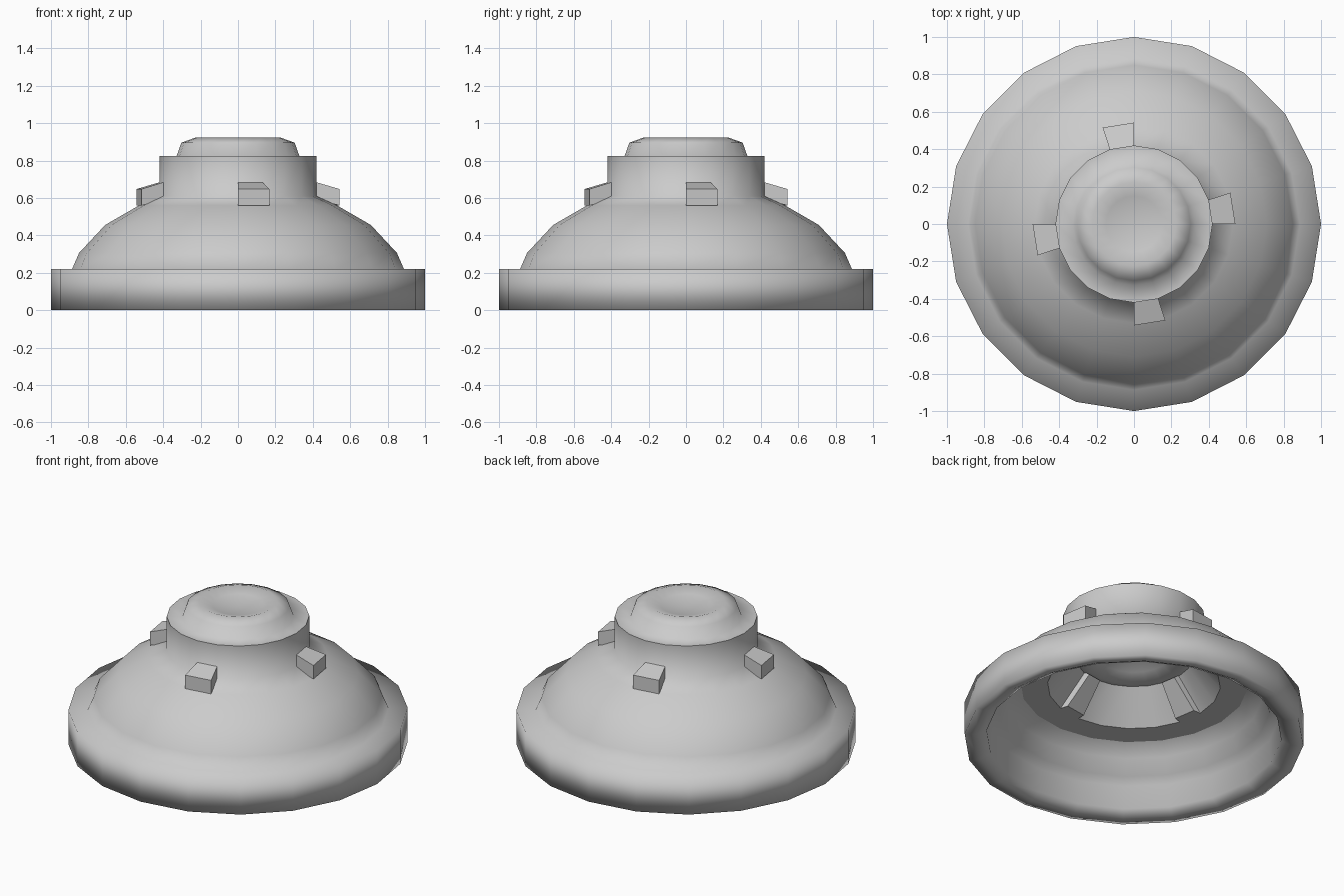
import bpy
import math

if "Cube" in bpy.data.objects:
    bpy.data.objects.remove(bpy.data.objects["Cube"])

SIDES = 20
STEP = 2 * math.pi / SIDES


def ring_point(r, z, i):
    a = i * STEP
    return (r * math.cos(a), r * math.sin(a), z)


def make_object(name, verts, faces, smooth):
    mesh = bpy.data.meshes.new(name)
    mesh.from_pydata(verts, [], faces)
    mesh.validate()
    for p in mesh.polygons:
        p.use_smooth = smooth
    obj = bpy.data.objects.new(name, mesh)
    bpy.context.collection.objects.link(obj)
    return obj


def lathe(name, profile, sharp=()):
    """Turn a (radius, z) profile whose two ends lie on the axis."""
    first, *rings, last = profile
    verts = [ring_point(r, z, i) for r, z in rings for i in range(SIDES)]
    faces = []
    for k in range(len(rings) - 1):
        for i in range(SIDES):
            j = (i + 1) % SIDES
            a, b = k * SIDES, (k + 1) * SIDES
            faces.append((a + i, a + j, b + j, b + i))
    start, end = len(verts), len(verts) + 1
    verts += [(0, 0, first[1]), (0, 0, last[1])]
    top = (len(rings) - 1) * SIDES
    for i in range(SIDES):
        j = (i + 1) % SIDES
        faces.append((start, j, i))
        faces.append((top + i, top + j, end))
    obj = make_object(name, verts, faces, True)
    # Keep chosen rings crisp
    keep = {rings.index(p) for p in sharp}
    for e in obj.data.edges:
        a, b = (v // SIDES for v in e.vertices)
        if a == b and a in keep:
            e.use_edge_sharp = True
    return obj


def facet_prism(name, profile, facet):
    """Sweep a closed (radius, z) outline across one facet of the body."""
    n = len(profile)
    verts = [ring_point(r, z, facet + s) for s in (0, 1) for r, z in profile]
    faces = [tuple(range(n)), tuple(reversed(range(n, 2 * n)))]
    faces += [(i, i + n, (i + 1) % n + n, (i + 1) % n) for i in range(n)]
    return make_object(name, verts, faces, False)


# Bell shaped hollow body: underside first, then outside up to the dished knob
lathe("bell_body", [
    (0, 0.64), (0.14, 0.63), (0.22, 0.585),                   # underside recess
    (0.30, 0.55), (0.345, 0.56),                              # rounded neck bottom
    (0.51, 0.37), (0.67, 0.37),                               # inner cone, flat ledge
    (0.76, 0.31), (0.80, 0.21), (0.86, 0.18),                 # inner dome and step
    (0.87, 0.03), (0.93, 0.0),                                # inner wall
    (1.0, 0.0), (1.0, 0.22), (0.887, 0.22),                   # base band
    (0.85, 0.306), (0.71, 0.456), (0.53, 0.56), (0.42, 0.61), # dome
    (0.42, 0.825), (0.328, 0.825),                            # neck
    (0.303, 0.896), (0.225, 0.924), (0.15, 0.90), (0, 0.885), # knob and dish
], sharp=[(0.345, 0.56), (0.51, 0.37), (0.67, 0.37), (0.42, 0.825)])

# Four lugs outside and matching ribs inside, each one facet wide
for k in range(4):
    facet = k * SIDES // 4
    facet_prism(f"lug_{k + 1}",
                [(0.40, 0.60), (0.542, 0.56), (0.542, 0.648), (0.40, 0.69)], facet)
    facet_prism(f"inner_rib_{k + 1}",
                [(0.46, 0.37), (0.52, 0.37), (0.35, 0.57), (0.31, 0.54)], facet)
